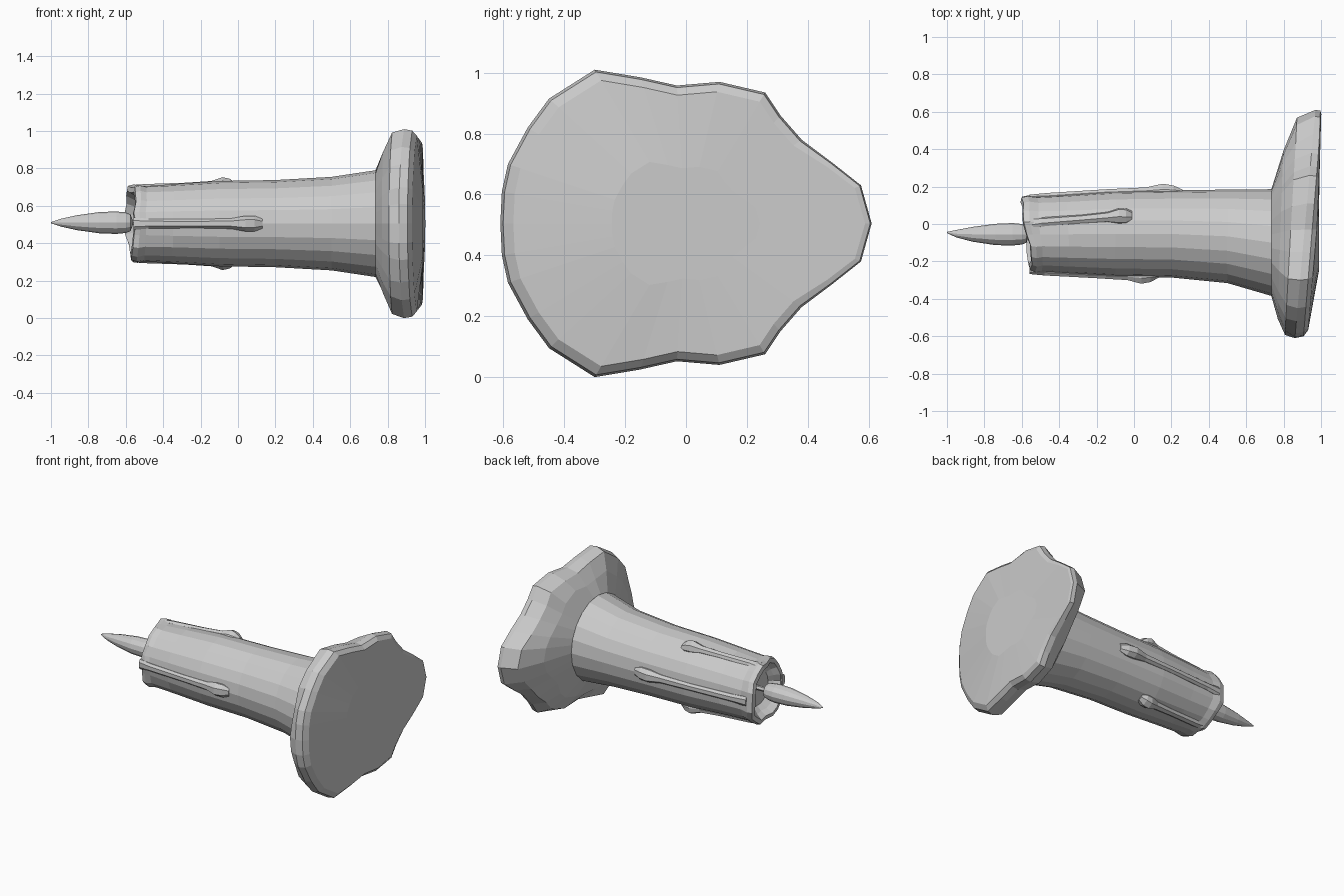
import bpy, bmesh, random
from math import cos, sin, pi, radians
from mathutils import Vector

if "Cube" in bpy.data.objects:
    bpy.data.objects.remove(bpy.data.objects["Cube"])

random.seed(4)
CZ = 0.505


def loft(name, rings, cap_start=True, cap_end=True):
    """Skin a list of equal-length vertex rings with flat quads."""
    bm = bmesh.new()
    rows = [[bm.verts.new(p) for p in ring] for ring in rings]
    n = len(rows[0])
    for a, b in zip(rows, rows[1:]):
        for i in range(n):
            j = (i + 1) % n
            bm.faces.new((a[i], a[j], b[j], b[i]))
    for ok, row in ((cap_start, rows[0]), (cap_end, rows[-1])):
        if ok:
            c = bm.verts.new(sum((v.co for v in row), Vector()) / n)
            for i in range(n):
                bm.faces.new((row[i], row[(i + 1) % n], c))
    bmesh.ops.recalc_face_normals(bm, faces=bm.faces)
    me = bpy.data.meshes.new(name)
    bm.to_mesh(me)
    bm.free()
    ob = bpy.data.objects.new(name, me)
    bpy.context.collection.objects.link(ob)
    return ob


# Candle body profile: x, radius, centre y
BODY = [(-0.57, 0.203, -0.055), (-0.54, 0.212, -0.056), (-0.5, 0.205, -0.055),
        (-0.35, 0.213, -0.055), (-0.1, 0.228, -0.053), (0.2, 0.233, -0.053),
        (0.5, 0.25, -0.066), (0.74, 0.286, -0.1), (0.8, 0.29, -0.1)]


def body_at(x):
    for p, q in zip(BODY, BODY[1:]):
        if x <= q[0]:
            t = (x - p[0]) / (q[0] - p[0])
            return p[1] + (q[1] - p[1]) * t, p[2] + (q[2] - p[2]) * t
    return BODY[-1][1:]


# Candle body with a hollow, wavy, slanted mouth
N = 20
wave = [random.uniform(-0.014, 0.014) for _ in range(N)]
wob = [random.uniform(-0.012, 0.012) for _ in range(N)]


def body_ring(x, r, cy, rim):
    out = []
    for i in range(N):
        a = 2 * pi * i / N
        rr = r + wob[i] * rim
        out.append((x + rim * (wave[i] - 0.022 * cos(a)),
                    cy + rr * cos(a), CZ + rr * sin(a)))
    return out


mouth = [(-0.49, 0.04, 0), (-0.50, 0.12, 0.2), (-0.535, 0.15, 0.8), (-0.575, 0.175, 1)]
rings = [body_ring(x, r, -0.055, k) for x, r, k in mouth]
rings += [body_ring(x, r, cy, k) for (x, r, cy), k in
          zip(BODY, (1, 0.9, 0.5, 0.2, 0, 0, 0, 0, 0))]
loft("candle_body", rings)

# Melted wax puddle: half outline (y, z), mirrored top to bottom
half = [(0.575, 0.63), (0.48, 0.705), (0.38, 0.78), (0.31, 0.86), (0.26, 0.935),
        (0.11, 0.97), (-0.03, 0.958), (-0.15, 0.985), (-0.3, 1.01), (-0.45, 0.915),
        (-0.52, 0.82), (-0.585, 0.7), (-0.605, 0.61)]
outline = [(0.61, CZ)] + half + [(-0.61, CZ)] + [(y, 2 * CZ - z) for y, z in reversed(half)]


def puddle_ring(frac, t):
    out = []
    for y, z in outline:
        d = Vector((y + 0.1, z - CZ))
        c = Vector((-0.1, CZ)) + d.normalized() * 0.287
        tt = t + (random.uniform(-0.06, 0.06) if 0 < t < 1 else 0)
        x = 0.735 + (0.915 + 0.09 * y - 0.735) * frac
        out.append((x, c.x + (y - c.x) * tt, c.y + (z - c.y) * tt))
    return out


puddle = [puddle_ring(f, t) for f, t in ((0, 0), (0.27, 0.48), (0.58, 0.87), (1, 1))]
for s, dx in ((0.985, 0.035), (0.93, 0.06)):
    puddle.append([(min(0.92 + 0.08 * y + dx, 0.968 + 0.035 * y + dx * 0.2),
                    y * s if y < 0.4 else y * (s + 1) / 2, CZ + (z - CZ) * s)
                   for y, z in outline])
puddle.append([(0.99, y * 0.4, CZ + (z - CZ) * 0.4) for y, z in outline])
loft("wax_puddle", puddle)


# Wax drips running down the sides, each ending in a fat bead
def drip(name, a0, a1, end):
    rings = []
    start = -0.56
    span = end - start
    for t, w, h in ((0, 0.034, 0.006), (0.12, 0.026, 0.014), (0.5, 0.024, 0.014),
                    (0.76, 0.028, 0.018), (0.87, 0.042, 0.036), (0.94, 0.042, 0.026),
                    (1, 0.026, 0.003)):
        x = start + span * t
        r, cy = body_at(x)
        a = radians(a0 + (a1 - a0) * t)
        out, side = Vector((0, cos(a), sin(a))), Vector((0, -sin(a), cos(a)))
        c = Vector((x, cy, CZ)) + out * (r - 0.008)
        rings.append([c + side * w * u + out * (h + 0.008) * v for u, v in
                      ((1, -1), (1, 0.3), (0.5, 1), (-0.5, 1), (-1, 0.3), (-1, -1))])
    loft(name, rings)


drip("drip_top", 72, 64, -0.01)
drip("drip_bottom", -72, -64, -0.01)
drip("drip_front", 180, 180, 0.13)
drip("drip_back", 0, 0, 0.26)


# Flame and wick
def spindle(name, prof, n):
    loft(name, [[(x, cy + r * cos(2 * pi * i / n), 0.51 + r * sin(2 * pi * i / n))
                 for i in range(n)] for x, r, cy in prof])


spindle("flame", [(-1.0, 0.003, -0.045), (-0.95, 0.02, -0.052), (-0.86, 0.04, -0.055),
                  (-0.74, 0.057, -0.056), (-0.65, 0.06, -0.055), (-0.6, 0.055, -0.055),
                  (-0.575, 0.045, -0.055), (-0.565, 0.02, -0.055)], 12)
spindle("wick", [(-0.62, 0.014, -0.055), (-0.48, 0.016, -0.055)], 6)
